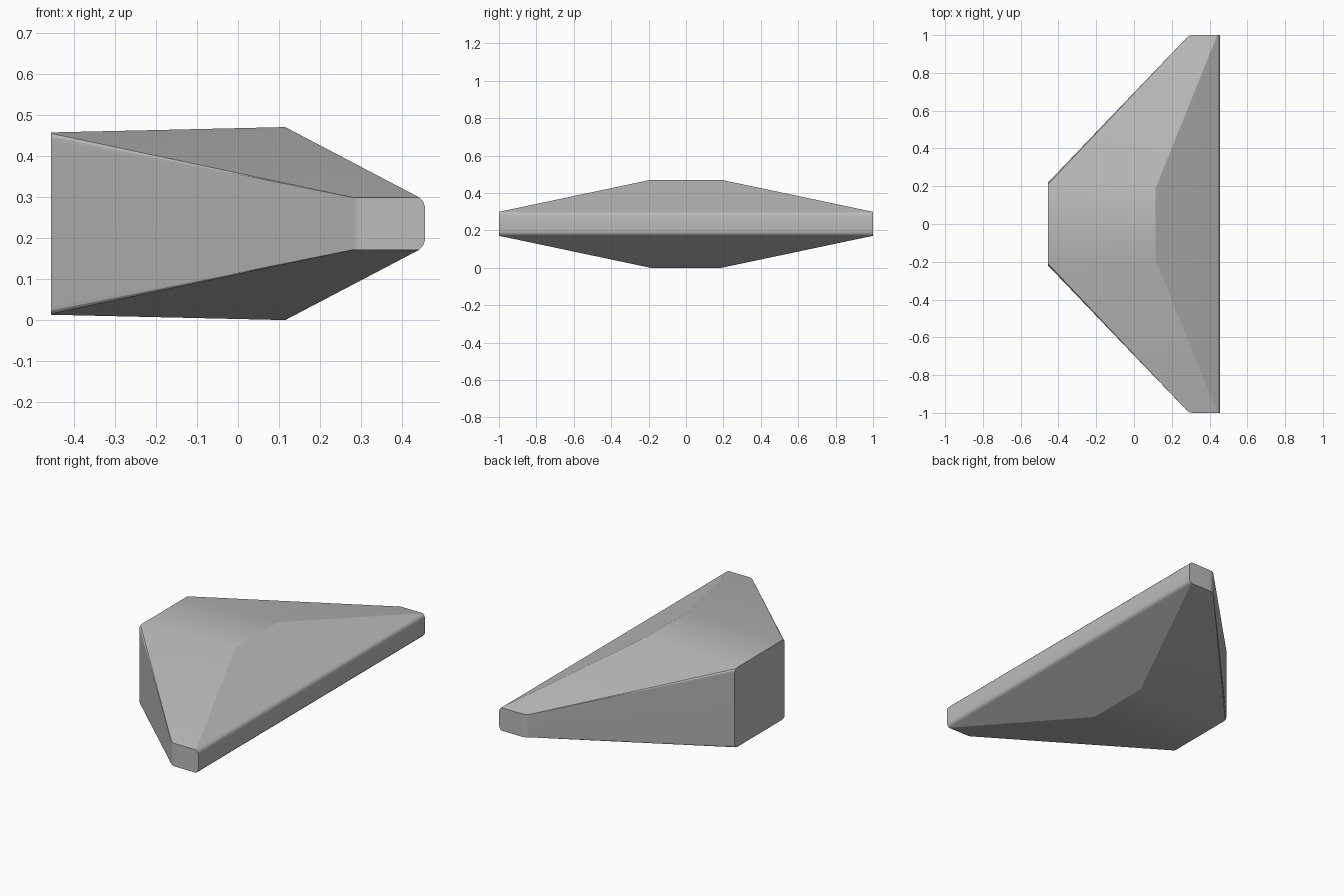
import bpy
import bmesh
from math import radians

cube = bpy.data.objects.get("Cube")
if cube:
    bpy.data.objects.remove(cube)

MID = 0.235     # height of the horizontal symmetry plane
TOP, TIP = 0.235, 0.064   # half heights at ridge and at the narrow ends
BACK, FRONT = -0.455, 0.455

bm = bmesh.new()


def v(x, y, h):
    return bm.verts.new((x, y, MID + h))


def face(*verts):
    bm.faces.new(verts)


def strip(a, b):
    """Quads between two matching rows of vertices."""
    for i in range(len(a) - 1):
        face(a[i], a[i + 1], b[i + 1], b[i])


# One quarter of the hull: ridge, back edge, tip corner and rounded front edge
ridge_mid, ridge_end = v(0.115, 0, TOP), v(0.115, 0.19, TOP)
back_top = v(BACK, 0, 0.222)
back_low, back_corner = v(BACK, 0, 0), v(BACK, 0.22, 0)
rim = [v(BACK, y, h) for y, h in ((0.2, 0.222), (0.21, 0.2195), (0.2175, 0.212), (0.22, 0.2))]

corner = ((0.278, 0.985), (0.292, 0.996), (0.31, 1))
tip_top = [v(x, y, TIP) for x, y in corner]
tip_low = [v(x, y, 0) for x, y in corner]

nose = ((0.441, TIP), (0.45, 0.055), (FRONT, 0.042), (FRONT, 0))
nose_mid = [v(x, 0, h) for x, h in nose]
nose_end = [v(x, 1, h) for x, h in nose]

# Upper surfaces
face(back_top, rim[0], ridge_end, ridge_mid)
face(ridge_end, rim[0], tip_top[0])
face(ridge_end, *tip_top, nose_end[0])
face(ridge_mid, ridge_end, nose_end[0], nose_mid[0])

# Rounded edge that tapers towards the tip, then the slanted wall
for a, b in zip(rim, rim[1:]):
    face(a, b, tip_top[0])
face(rim[-1], back_corner, tip_low[0], tip_top[0])
strip(tip_top, tip_low)

# Back wall, tip end and front band
face(back_low, back_corner, *reversed(rim), back_top)
face(tip_top[-1], tip_low[-1], *reversed(nose_end))
strip(nose_mid, nose_end)

# Mirror the quarter lengthwise and vertically
for normal in ((0, 1, 0), (0, 0, 1)):
    geom = bm.verts[:] + bm.edges[:] + bm.faces[:]
    copy = bmesh.ops.duplicate(bm, geom=geom)["geom"]
    for vert in (g for g in copy if isinstance(g, bmesh.types.BMVert)):
        if normal[1]:
            vert.co.y = -vert.co.y
        else:
            vert.co.z = 2 * MID - vert.co.z
    bmesh.ops.remove_doubles(bm, verts=bm.verts[:], dist=0.0001)
bmesh.ops.recalc_face_normals(bm, faces=bm.faces[:])

mesh = bpy.data.meshes.new("wedge_body")
bm.to_mesh(mesh)
bm.free()
body = bpy.data.objects.new("wedge_body", mesh)
bpy.context.collection.objects.link(body)

# Plain grey
grey = bpy.data.materials.new("plain_grey")
grey.use_nodes = True
colour = (0.5, 0.5, 0.5, 1)
grey.diffuse_color = colour
grey.node_tree.nodes["Principled BSDF"].inputs["Base Color"].default_value = colour
mesh.materials.append(grey)

# Soft small curves, crisp main edges
bpy.context.view_layer.objects.active = body
body.select_set(True)
bpy.ops.object.shade_smooth_by_angle(angle=radians(26))
weighted = body.modifiers.new("even_normals", 'WEIGHTED_NORMAL')
weighted.keep_sharp = True
